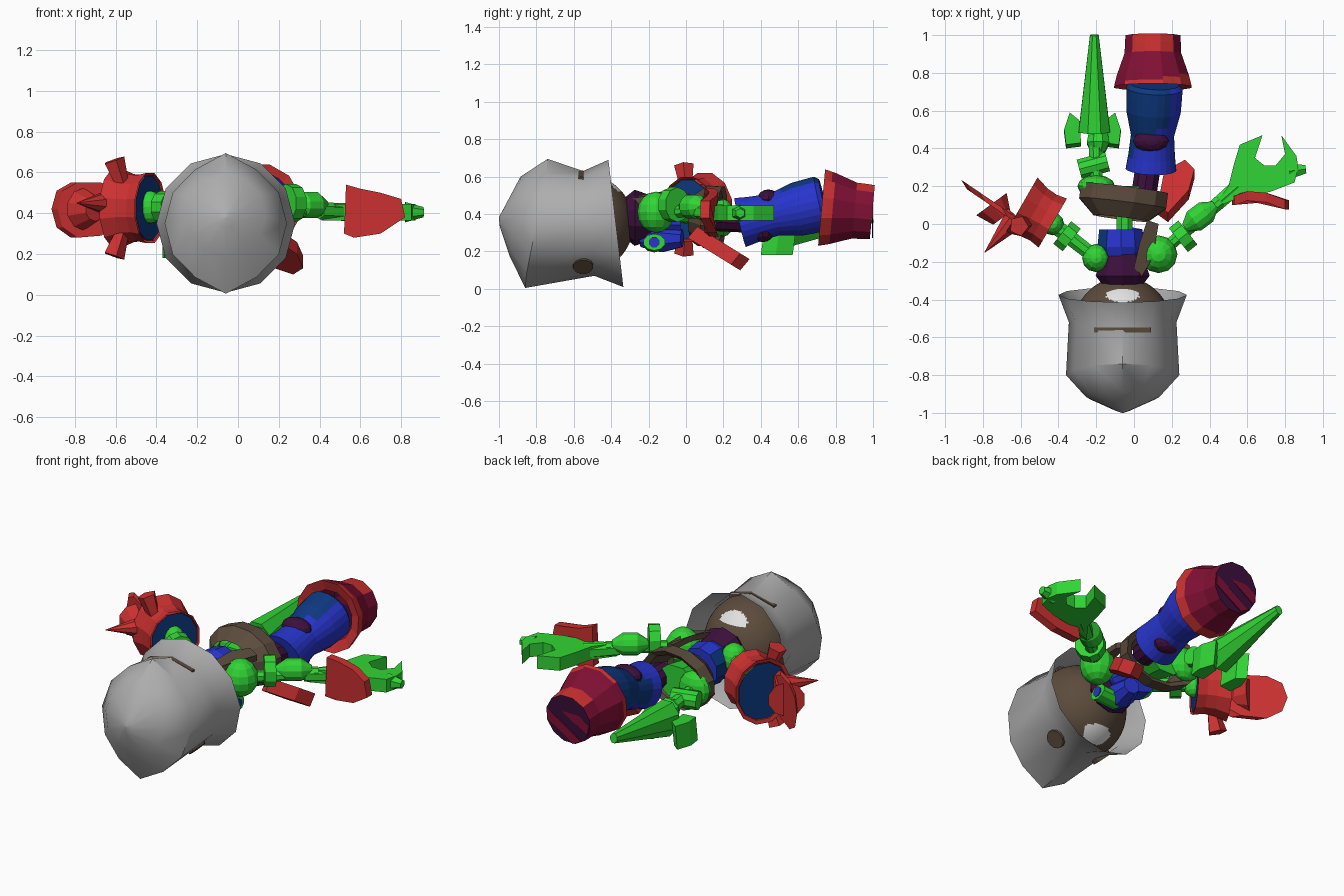
import bpy, bmesh, math
from mathutils import Vector, Matrix

if "Cube" in bpy.data.objects:
    bpy.data.objects.remove(bpy.data.objects["Cube"])


def mat(name, r, g, b):
    m = bpy.data.materials.new(name)
    m.diffuse_color = (r, g, b, 1)
    m.use_nodes = True
    m.node_tree.nodes["Principled BSDF"].inputs["Base Color"].default_value = m.diffuse_color
    return m


GREY = mat("grey", .42, .42, .42)
BROWN = mat("brown", .105, .07, .045)
WHITE = mat("white", .75, .75, .75)
GREEN = mat("green", .03, .66, .035)
RED = mat("red", .60, .03, .03)
CRIMSON = mat("crimson", .22, .005, .035)
BLUE = mat("blue", .02, .035, .60)
NAVY = mat("navy", .004, .04, .22)
PURPLE = mat("purple", .045, .005, .045)


def finish(name, bm, mats, smooth=False, rule=None):
    bmesh.ops.recalc_face_normals(bm, faces=bm.faces)
    me = bpy.data.meshes.new(name)
    bm.normal_update()
    if rule:
        for f in bm.faces:
            f.material_index = rule(f)
    bm.to_mesh(me)
    bm.free()
    for m in mats if isinstance(mats, list) else [mats]:
        me.materials.append(m)
    if smooth:
        for p in me.polygons:
            p.use_smooth = True
    ob = bpy.data.objects.new(name, me)
    bpy.context.collection.objects.link(ob)
    return ob


def skin(bm, rings, caps):
    """Bridge equal-sized rings of points."""
    vs = [[bm.verts.new(p) for p in r] for r in rings]
    n = len(vs[0])
    for a, b in zip(vs, vs[1:]):
        for i in range(n):
            bm.faces.new((a[i], a[(i + 1) % n], b[(i + 1) % n], b[i]))
    for k in (0, -1):
        if caps[k]:
            bm.faces.new(vs[k])


def turned(name, p, q, prof, mats, n=10, squash=1, caps=(1, 1), rule=None, smooth=False):
    """Profile of (fraction, radius) turned about the line p to q."""
    p, q = Vector(p), Vector(q)
    d = (q - p).normalized()
    side = d.cross(Vector((0, 0, 1))).normalized()
    up = side.cross(d)
    rings = []
    for t, r in prof:
        c = p.lerp(q, t)
        rings.append([c + side * r * math.cos(a) + up * r * squash * math.sin(a)
                      for a in (2 * math.pi * (i + .5) / n for i in range(n))])
    bm = bmesh.new()
    skin(bm, rings, caps)
    return finish(name, bm, mats, smooth, rule)


def rod(name, p, q, r1, r2, m, n=8, **k):
    return turned(name, p, q, [(0, r1), (1, r2)], m, n, **k)


def ball(name, c, s, m, u=12, v=8, **k):
    bm = bmesh.new()
    bmesh.ops.create_uvsphere(bm, u_segments=u, v_segments=v, radius=1)
    bmesh.ops.transform(bm, matrix=Matrix.Translation(c) @ Matrix.Diagonal((*s, 1)), verts=bm.verts)
    return finish(name, bm, m, **k)


def plate(name, pts, vec, m):
    """Closed slab: outline of 3D points swept along vec."""
    bm = bmesh.new()
    skin(bm, [[Vector(p) for p in pts], [Vector(p) + Vector(vec) for p in pts]], (1, 1))
    return finish(name, bm, m)


# --- Helmet: tilted rings (y, tilt, half width, z mid, half height, spike)
N = 12
helmet = []
for y, tilt, rx, zm, rz, spike in [(-.375, -.04, .34, .35, .34, 0), (-.52, -.03, .285, .35, .28, 0),
                                   (-.80, .06, .30, .35, .305, .04), (-.915, .03, .195, .39, .20, .01),
                                   (-.985, .01, .04, .38, .05, 0), (-1.0, 0, .005, .38, .005, 0)]:
    ring = []
    for i in range(N):
        a = 2 * math.pi * i / N
        r = rz + (spike if i in (0, N // 2) else 0)
        ring.append((-.06 + rx * math.sin(a), y + tilt * math.cos(a), zm + r * math.cos(a)))
    helmet.append(ring)
bm = bmesh.new()
skin(bm, helmet, (0, 1))
helm = finish("helmet", bm, GREY, True)
bpy.context.view_layer.objects.active = helm
helm.select_set(True)
bpy.ops.object.shade_smooth_by_angle(angle=math.radians(40))


# --- Head with pale oval eye patches near the neck
def eye_rule(f):
    c = f.calc_center_median() - Vector((-.06, -.55, .35))
    mid, half = (.155, .05) if c.z < 0 else (.172, .038)
    return int(abs(c.z) > .08 and ((c.y - mid) / half) ** 2 + (c.x / .088) ** 2 < 1)


ball("head", (-.06, -.55, .35), (.262, .27, .265), [BROWN, WHITE], 96, 72, smooth=True, rule=eye_rule)
for s in (-1, 1):
    rod("helmet_spot", (-.06 + s * .15, -.55, .138), (-.06 + s * .171, -.55, .117), .057, .054, BROWN, 12)
plate("helmet_top_slit", [(-.21, -.575, .57), (-.21, -.575, .597), (-.06, -.575, .634), (.09, -.575, .597),
                          (.09, -.575, .57)], (0, .028, 0), BROWN)

# --- Torso
turned("chest", (-.06, -.35, .38), (-.06, -.16, .38), [(0, .09), (.4, .15), (1, .11)], PURPLE, 10)
turned("ribs", (-.07, -.17, .38), (-.07, -.03, .38), [(0, .11), (.35, .13), (1, .12)], [BLUE, NAVY], 10,
       rule=lambda f: int(f.normal.x < -.5))
turned("lower_ribs", (-.04, -.24, .27), (0, -.02, .27), [(0, .05), (.5, .08), (1, .05)], BLUE, 8)
rod("spine", (-.05, -.06, .40), (-.05, .2, .40), .045, .045, GREEN)
rod("side_pipe", (-.02, -.17, .24), (.12, -.17, .25), .06, .06, GREEN, 10, squash=.75)
rod("pipe_cap", (.11, -.17, .25), (.126, -.17, .25), .03, .03, BLUE, 8)
plate("shoulder_strap", [(.0, -.23, .47), (.04, -.28, .45), (.10, -.18, .47), (.13, .0, .45), (.07, .02, .47),
                         (.03, -.1, .49)], (0, 0, .035), BROWN)
turned("belt", (-.07, .03, .39), (-.05, .19, .38), [(0, .15), (.5, .24), (1, .24), (.9, .2), (.3, .15)],
       BROWN, 12, squash=.72, caps=(0, 0))
turned("pelvis", (-.07, .05, .38), (-.07, .2, .38), [(0, .1), (1, .13)], GREEN, 8, squash=.8)

# --- Hip plate hanging below on the right side
skirt = [(.27, .34), (.32, .29), (.29, .18), (.18, .06), (.125, .10), (.16, .28)]
plate("hip_plate", [(x, y, .37 - .62 * y) for x, y in skirt], (0, -.05, -.06), RED)

# --- Left arm
ball("left_shoulder", (-.2, -.18, .42), (.075, .075, .085), GREEN)
rod("left_upper_arm", (-.2, -.18, .42), (-.47, .03, .43), .04, .045, GREEN)
rod("left_arm_collar", (-.33, -.085, .43), (-.38, -.045, .43), .08, .08, GREEN, 10)
ball("left_elbow", (-.43, .0, .43), (.06, .06, .08), GREEN)

# --- Left gauntlet: waisted cuff, dark faces at both mouths
A, B = (-.43, .005, .425), (-.595, .10, .425)
turned("gauntlet_cuff", A, B, [(0, .155), (.3, .145), (.6, .15), (1, .175), (.97, .155), (.6, .12), (.3, .12),
                               (0, .145)], RED, 12, squash=1.15, caps=(0, 0))
turned("cuff_front_lining", A, B, [(.04, .141), (.1, .138)], NAVY, 12, squash=1.15)
turned("cuff_back_lining", A, B, [(.9, .145), (.96, .153)], NAVY, 12, squash=1.13)

# --- Left hand petals and spike
palm = [(-.60, .36), (-.60, .49), (-.70, .55), (-.82, .55), (-.89, .51), (-.915, .42), (-.89, .33), (-.82, .28),
        (-.70, .29)]
plate("palm_petal", [(x, .02 - .68 * (x + .60), z) for x, z in palm], (.03, -.05, 0), RED)
turned("palm_back", (-.70, .03, .42), (-.755, .105, .42), [(0, .06), (1, .105)], RED, 10)
rod("thumb_spike", (-.62, .04, .45), (-.79, -.15, .45), .07, .002, RED, 8)
for s in (1, -1):
    rod("cuff_fin", (-.57, .0, .425 + s * .12), (-.61, -.01, .425 + s * .235), .035, .055, RED, 5)

# --- Right arm
ball("right_shoulder", (.13, -.16, .41), (.1, .1, .11), GREEN)
rod("right_upper_arm", (.13, -.16, .41), (.46, .12, .42), .035, .035, GREEN)
rod("right_arm_collar", (.235, -.085, .45), (.285, -.045, .45), .085, .085, GREEN, 10, squash=1.1)
turned("right_elbow", (.27, -.02, .44), (.43, .1, .44), [(0, .025), (.3, .065), (.7, .065), (1, .025)], GREEN, 12)
rod("right_forearm", (.4, .07, .41), (.55, .2, .405), .04, .045, GREEN, 6)

# --- Right claw and its guard
claw = [(.41, .08), (.5, .2), (.53, .32), (.56, .42), (.68, .47), (.64, .35), (.69, .31), (.75, .31),
        (.80, .37), (.78, .47), (.86, .36), (.87, .30), (.85, .22), (.72, .17), (.56, .14)]
plate("claw", [(x, y, .365) for x, y in claw], (0, 0, .08), GREEN)
rod("claw_tip", (.82, .28, .405), (.91, .29, .405), .05, .025, GREEN, 6)
guard = [(.53, .54), (.6, .52), (.7, .5), (.8, .47), (.82, .38), (.7, .30), (.57, .28), (.52, .3)]
plate("hand_guard", [(x, .10 - .08 * (x - .52) + (.03 if .55 < x < .75 else 0), z) for x, z in guard],
      (0, .05, 0), RED)

# --- Left leg: jointed rods ending in a peg
ball("left_hip", (-.2, .2, .38), (.1, .06, .1), GREEN)
rod("left_thigh", (-.2, .2, .38), (-.2, .5, .34), .035, .045, GREEN)
rod("left_knee", (-.29, .29, .36), (-.14, .33, .36), .055, .055, GREEN, 10)
turned("left_shin_joint", (-.19, .38, .35), (-.19, .5, .33), [(0, .04), (.4, .065), (1, .05)], GREEN, 8)
rod("peg_foot", (-.21, .49, .31), (-.21, 1.0, .38), .09, .025, GREEN, 8, squash=1.2)
for s in (-1, 1):
    x = -.22 + s * .06
    plate("peg_fin", [(x, .41, .18), (x + s * .08, .40, .18), (x + s * .09, .48, .18), (x + s * .06, .57, .18),
                      (x + s * .01, .53, .18)], (0, .02, .15), GREEN)

# --- Right leg
rod("right_hip", (.05, .14, .38), (.08, .34, .37), .07, .07, PURPLE, 10)


def thigh_rule(f):
    c = f.calc_center_median()
    return int(c.y > .37 + 1.3 * max(0, c.x - .05) and f.normal.x < .5 and f.normal.z > -.5)


turned("right_thigh", (.09, .29, .355), (.11, .74, .46),
       [(0, .135), (.15, .125), (.27, .12), (.4, .115), (.54, .13), (.68, .145), (.82, .148), (.95, .15), (1, .13)],
       [BLUE, NAVY], 24, rule=thigh_rule)
ball("knee_patch", (.09, .44, .477), (.095, .06, .055), PURPLE)
ball("under_knee_patch", (.11, .41, .30), (.08, .06, .05), PURPLE)


# --- Boot with a red flared rim and striped sole
def boot_rule(f):
    c = f.calc_center_median()
    if f.normal.y > .95:
        return 2
    return int(c.y > .765 + .12 * (c.x - .1) and not (c.y > .91 and f.normal.z > .8))


turned("right_boot", (.1, .725, .435), (.1, .996, .41),
       [(.08, .15), (0, .212), (.08, .207), (.15, .202), (.22, .197), (.65, .155), (.85, .153), (1, .15)],
       [RED, CRIMSON, PURPLE], 12, caps=(0, 1), rule=boot_rule)
U, V = Vector((.85, 0, .53)), Vector((-.53, 0, .85))
for h1, h2 in ((-.10, -.045), (.015, .075)):
    w1, w2 = (math.sqrt(.143 ** 2 - h * h) for h in (h1, h2))
    plate("sole_stripe", [Vector((.1, .994, .41)) + U * u + V * h
                          for u, h in ((-w1, h1), (w1, h1), (w2, h2), (-w2, h2))], (0, .006, 0), CRIMSON)
